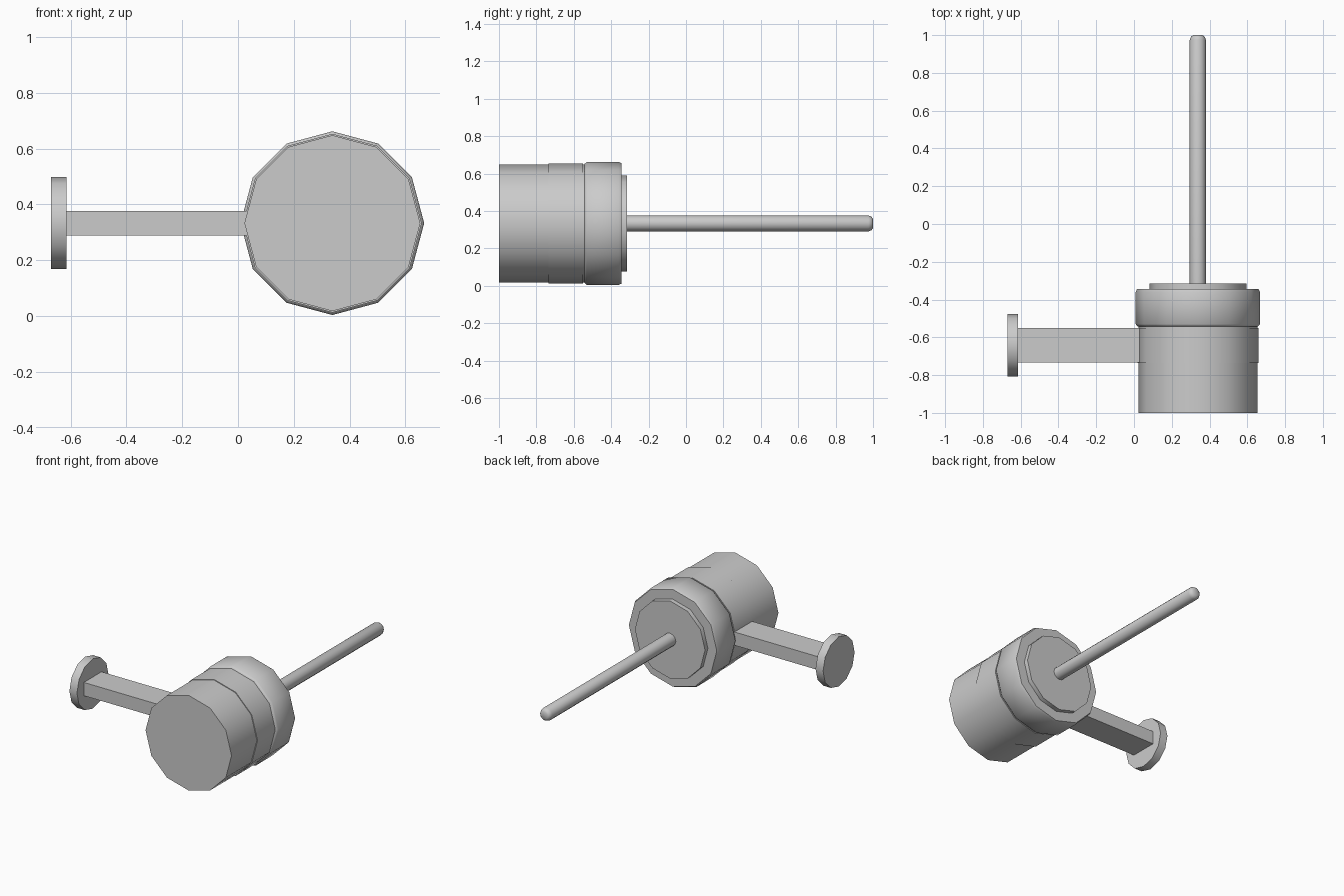
import bpy, bmesh, math
from mathutils import Matrix, Vector

cube = bpy.data.objects.get("Cube")
if cube:
    bpy.data.objects.remove(cube, do_unlink=True)

grey = bpy.data.materials.new("plain grey")
grey.use_nodes = True
colour = (0.6, 0.6, 0.6, 1)
grey.diffuse_color = colour
grey.node_tree.nodes["Principled BSDF"].inputs["Base Color"].default_value = colour

CX, CZ = 0.338, 0.333   # axis of the drum and rod
ARM_Y = -0.642          # centre line of the side arm


def finish(name, bm, smooth=40):
    bmesh.ops.recalc_face_normals(bm, faces=bm.faces)
    mesh = bpy.data.meshes.new(name)
    bm.to_mesh(mesh)
    bm.free()
    mesh.materials.append(grey)
    obj = bpy.data.objects.new(name, mesh)
    bpy.context.collection.objects.link(obj)
    bpy.ops.object.select_all(action='DESELECT')
    obj.select_set(True)
    bpy.context.view_layer.objects.active = obj
    bpy.ops.object.shade_smooth_by_angle(angle=math.radians(smooth))
    return obj


def lathe(name, profile, centre, axis='Y', sides=12, smooth=40):
    """Solid of rings: profile lists (position along axis, radius)."""
    bm = bmesh.new()
    rings = []
    for pos, radius in profile:
        ring = []
        for i in range(sides):
            a = math.tau * i / sides
            u, v = radius * math.cos(a), radius * math.sin(a)
            p = (u, pos, v) if axis == 'Y' else (pos, u, v)
            ring.append(bm.verts.new(Vector(p) + Vector(centre)))
        rings.append(ring)
    for r1, r2 in zip(rings, rings[1:]):
        for i in range(sides):
            j = (i + 1) % sides
            bm.faces.new((r1[i], r1[j], r2[j], r2[i]))
    bm.faces.new(rings[0])
    bm.faces.new(rings[-1])
    return finish(name, bm, smooth)


drum = (CX, 0, CZ)

# Cup, holder band and rounded collar
lathe("cup", [(-1.0, 0.315), (-0.5, 0.315)], drum)
lathe("holder_band", [(-0.735, 0.32), (-0.55, 0.32)], drum)
lathe("collar", [(-0.543, 0.318), (-0.53, 0.329), (-0.36, 0.329), (-0.345, 0.322)],
      drum, smooth=60)

# Lid and handle rod with a chamfered tip
lathe("lid", [(-0.36, 0.257), (-0.315, 0.257)], drum)
lathe("handle_rod", [(-0.33, 0.043), (0.975, 0.043), (0.992, 0.036), (1.0, 0.024)],
      drum, smooth=60)

# Side arm reaching from the band to the wall plate
bm = bmesh.new()
bmesh.ops.create_cube(bm, size=1, matrix=Matrix.Translation((-0.28, ARM_Y, CZ))
                      @ Matrix.Diagonal((0.68, 0.185, 0.088, 1)))
finish("side_arm", bm)

# Wall plate
lathe("wall_plate", [(-0.67, 0.165), (-0.615, 0.165)], (0, ARM_Y, CZ), axis='X')
